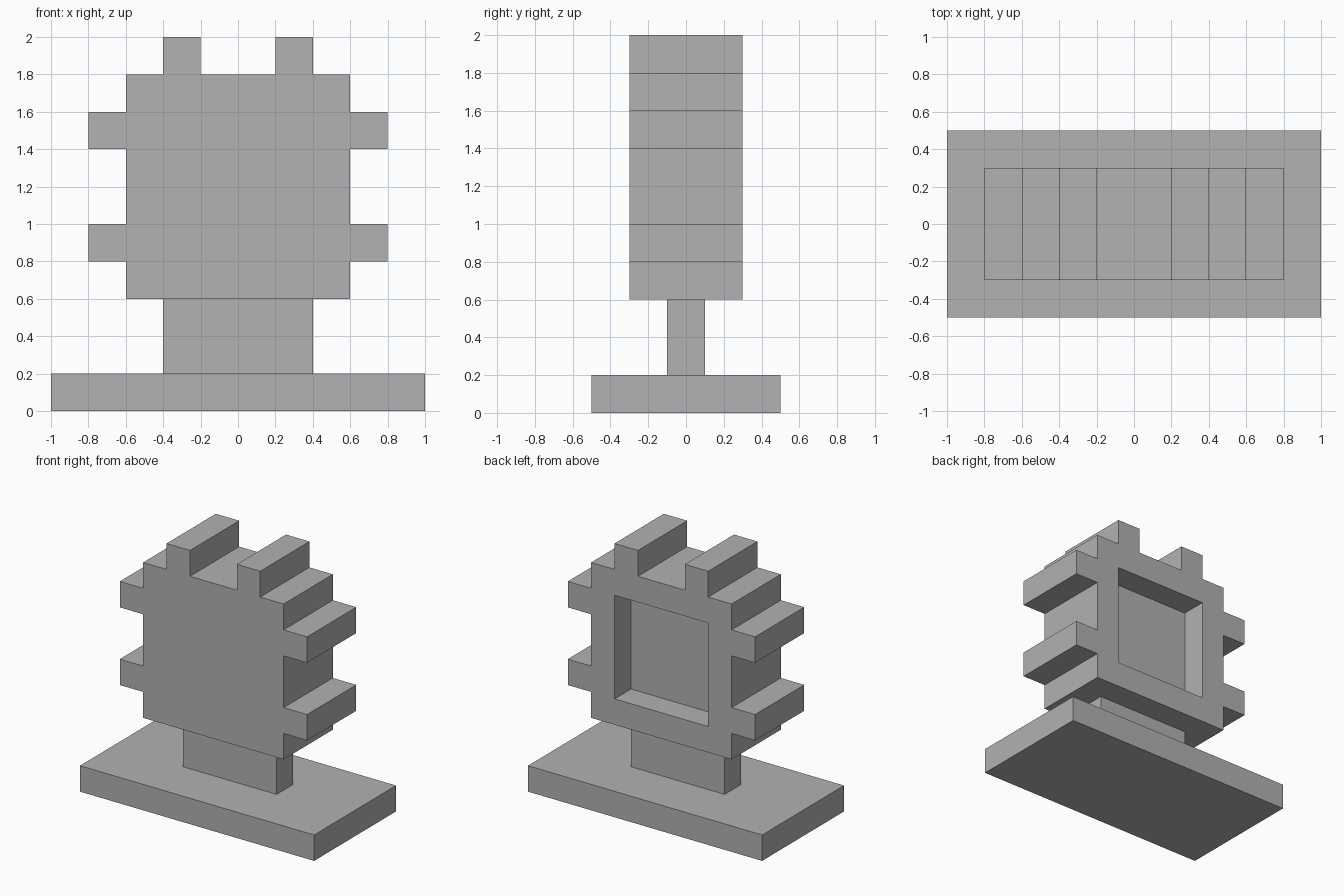
import bpy
import bmesh
from mathutils import Vector

default = bpy.data.objects.get("Cube")
if default:
    bpy.data.objects.remove(default, do_unlink=True)

# One plain grey for the whole model
GREY = (0.445, 0.445, 0.445, 1.0)
grey = bpy.data.materials.new("plain grey")
grey.use_nodes = True
grey.diffuse_color = GREY
grey.node_tree.nodes["Principled BSDF"].inputs["Base Color"].default_value = GREY


def make_object(name, bm):
    bmesh.ops.recalc_face_normals(bm, faces=bm.faces)
    mesh = bpy.data.meshes.new(name)
    bm.to_mesh(mesh)
    bm.free()
    mesh.materials.append(grey)
    obj = bpy.data.objects.new(name, mesh)
    bpy.context.collection.objects.link(obj)
    return obj


def box(name, low, high):
    bm = bmesh.new()
    bmesh.ops.create_cube(bm, size=1)
    low, high = Vector(low), Vector(high)
    bmesh.ops.scale(bm, vec=high - low, verts=bm.verts)
    bmesh.ops.translate(bm, vec=(low + high) / 2, verts=bm.verts)
    return make_object(name, bm)


def extrude_profile(name, outline, front, back):
    bm = bmesh.new()
    face = bm.faces.new([bm.verts.new((x, front, z)) for x, z in outline])
    result = bmesh.ops.extrude_face_region(bm, geom=[face], use_keep_orig=True)
    moved = [v for v in result["geom"] if isinstance(v, bmesh.types.BMVert)]
    bmesh.ops.translate(bm, vec=(0, back - front, 0), verts=moved)
    return make_object(name, bm)


# Base and stem
box("base", (-1, -0.5, 0), (1, 0.5, 0.2))
box("stem", (-0.4, -0.1, 0.2), (0.4, 0.1, 0.6))

# Body outline with side and top teeth: left half, then mirrored
half = [(0.6, 0.6), (0.6, 0.8), (0.8, 0.8), (0.8, 1.0), (0.6, 1.0),
        (0.6, 1.4), (0.8, 1.4), (0.8, 1.6), (0.6, 1.6), (0.6, 1.8),
        (0.4, 1.8), (0.4, 2.0), (0.2, 2.0), (0.2, 1.8)]
outline = half + [(-x, z) for x, z in reversed(half)]
body = extrude_profile("toothed_body", outline, -0.3, 0.3)

# Square recess in the back
cutter = box("recess_cutter", (-0.4, 0.1, 0.8), (0.4, 0.5, 1.6))
cutter.hide_render = True
recess = body.modifiers.new("back recess", "BOOLEAN")
recess.operation = "DIFFERENCE"
recess.solver = "EXACT"
recess.object = cutter
bpy.context.view_layer.objects.active = body
bpy.ops.object.modifier_apply(modifier=recess.name)
bpy.data.objects.remove(cutter, do_unlink=True)
